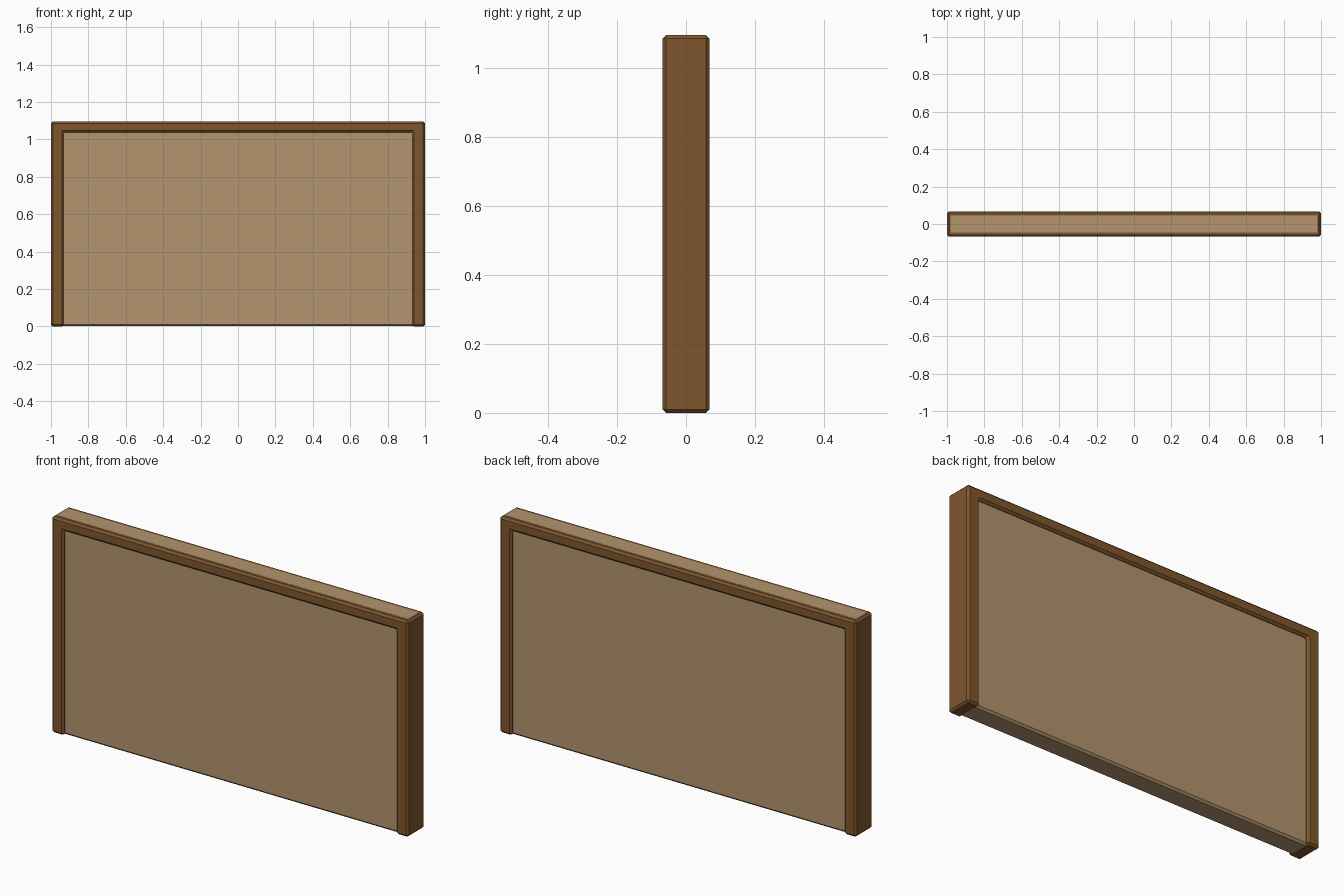
import bpy
import bmesh

cube = bpy.data.objects.get("Cube")
if cube:
    bpy.data.objects.remove(cube, do_unlink=True)

HEIGHT = 1.095


def material(name, color):
    mat = bpy.data.materials.new(name)
    mat.use_nodes = True
    mat.diffuse_color = color
    mat.node_tree.nodes["Principled BSDF"].inputs["Base Color"].default_value = color
    return mat


def extruded(name, profile, half_depth, mat, chamfer=0.01):
    """Extrude an x-z outline along y and chamfer its edges."""
    bm = bmesh.new()
    face = bm.faces.new([bm.verts.new((x, -half_depth, z)) for x, z in profile])
    result = bmesh.ops.extrude_face_region(bm, geom=[face])
    moved = [v for v in result["geom"] if isinstance(v, bmesh.types.BMVert)]
    bmesh.ops.translate(bm, verts=moved, vec=(0, 2 * half_depth, 0))
    bmesh.ops.recalc_face_normals(bm, faces=bm.faces)
    mesh = bpy.data.meshes.new(name)
    bm.to_mesh(mesh)
    bm.free()
    mesh.materials.append(mat)
    obj = bpy.data.objects.new(name, mesh)
    bpy.context.collection.objects.link(obj)
    bevel = obj.modifiers.new("chamfer", "BEVEL")
    bevel.width = chamfer
    bevel.segments = 1
    bevel.limit_method = "ANGLE"
    return obj


dark_wood = material("dark wood", (0.21, 0.094, 0.027, 1))
light_wood = material("light wood", (0.45, 0.30, 0.155, 1))

# Surrounding frame: two posts joined by a top rail
inner, rail = 0.932, 1.037
right_half = [(inner, rail), (inner, 0), (1, 0), (1, HEIGHT)]
left_half = [(-x, z) for x, z in reversed(right_half)]
extruded("frame", right_half + left_half, 0.068, dark_wood)

# Recessed panel, running through the frame and showing along its top
low, high, side = 0.001, HEIGHT + 0.0006, 0.995
extruded("panel", [(-side, low), (side, low), (side, high), (-side, high)],
         0.055, light_wood)
